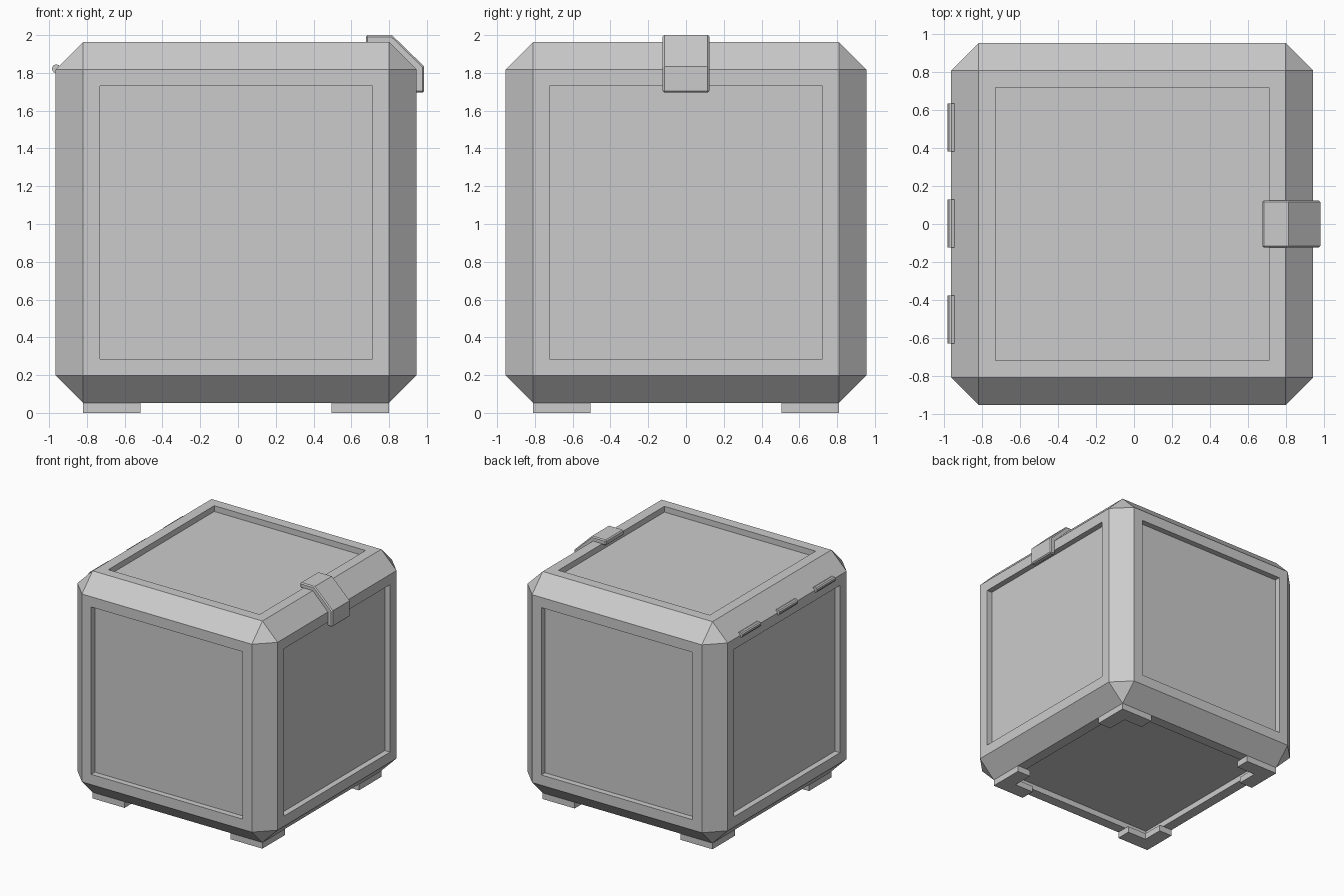
import bpy, bmesh
from mathutils import Vector

if "Cube" in bpy.data.objects:
    bpy.data.objects.remove(bpy.data.objects["Cube"])

CX, CZ = -0.01, 1.008        # body centre
HALF, CHAMFER = 0.955, 0.145
PANEL, DEPTH = 0.685, 0.05   # recessed panel half size and depth


def make_object(name, bm):
    bmesh.ops.recalc_face_normals(bm, faces=bm.faces[:])
    mesh = bpy.data.meshes.new(name)
    bm.to_mesh(mesh)
    bm.free()
    ob = bpy.data.objects.new(name, mesh)
    bpy.context.collection.objects.link(ob)
    return ob


def prism(name, points, sweep):
    """Extrude a flat outline along a vector."""
    bm = bmesh.new()
    face = bm.faces.new([bm.verts.new(p) for p in points])
    ext = bmesh.ops.extrude_face_region(bm, geom=[face], use_keep_orig=True)
    verts = [g for g in ext["geom"] if isinstance(g, bmesh.types.BMVert)]
    bmesh.ops.translate(bm, vec=Vector(sweep), verts=verts)
    return make_object(name, bm)


# Chamfered crate body with a recessed panel on every side
bm = bmesh.new()
bmesh.ops.create_cube(bm, size=2 * HALF)
bmesh.ops.bevel(bm, geom=bm.edges[:], offset=CHAMFER, segments=1,
                profile=0.5, affect='EDGES')
bm.normal_update()
sides = [f for f in bm.faces if f.calc_area() > 1]
bmesh.ops.inset_individual(bm, faces=sides, thickness=HALF - CHAMFER - PANEL)
for f in bmesh.ops.extrude_discrete_faces(bm, faces=sides)["faces"]:
    f.normal_update()
    bmesh.ops.translate(bm, vec=-DEPTH * f.normal, verts=f.verts[:])
body = make_object("crate_body", bm)
body.location = (CX, 0, CZ)

# L-shaped feet on the four bottom corners
outer, inner, end = HALF - CHAMFER, PANEL, 0.505
corner = [(outer, outer), (end, outer), (end, inner),
          (inner, inner), (inner, end), (outer, end)]
for sx, side in ((-1, "left"), (1, "right")):
    for sy, row in ((-1, "front"), (1, "back")):
        prism(f"{row}_{side}_foot",
              [(CX + sx * x, sy * y, 0) for x, y in corner],
              (0, 0, CZ - HALF))

# Latch folded over the right edge of the lid
profile = [(0.677, 2.0), (0.815, 2.0), (0.985, 1.835), (0.985, 1.695),
           (0.935, 1.695), (0.935, 1.814), (0.796, 1.953), (0.677, 1.953)]
latch = prism("latch", [(x, -0.124, z) for x, z in profile], (0, 0.248, 0))
bev = latch.modifiers.new("edge_chamfer", 'BEVEL')
bev.width = 0.009
bev.segments = 1
bev.limit_method = 'ANGLE'
bev.angle_limit = 1.05

# Three hinge barrels along the left edge of the lid
for i, y in enumerate((-0.505, 0.003, 0.51)):
    bpy.ops.mesh.primitive_cylinder_add(vertices=10, radius=0.023, depth=0.253,
                                        location=(-0.962, y, 1.822),
                                        rotation=(1.5708, 0, 0))
    bpy.context.object.name = f"hinge_{i + 1}"
